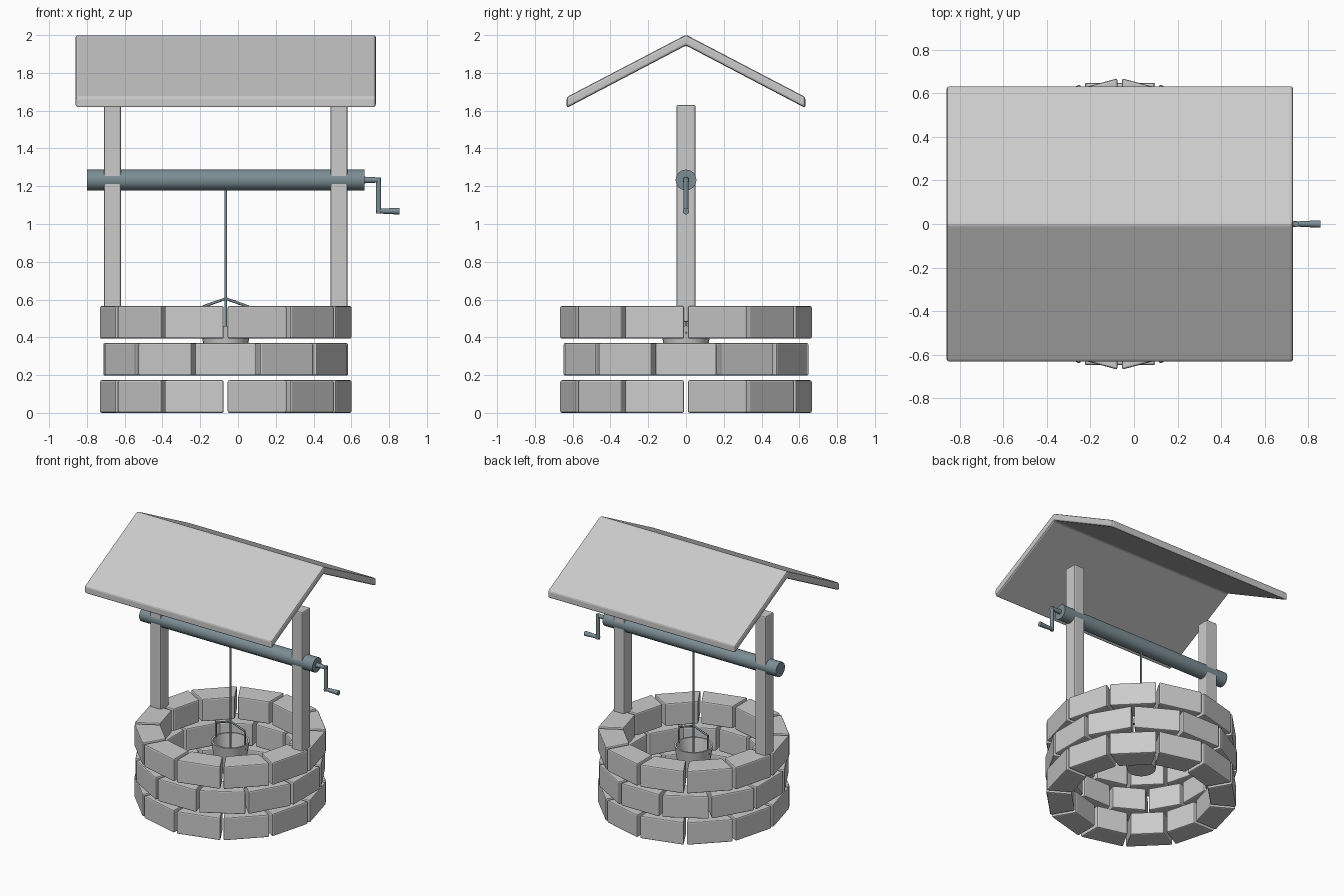
import bpy
import bmesh
from math import sin, cos, pi, radians
from mathutils import Vector

if "Cube" in bpy.data.objects:
    bpy.data.objects.remove(bpy.data.objects["Cube"])

CX = -0.065  # well axis in x

steel = bpy.data.materials.new("dark_steel")
steel.diffuse_color = (0.2, 0.27, 0.3, 1)
steel.use_nodes = True
steel.node_tree.nodes["Principled BSDF"].inputs["Base Color"].default_value = steel.diffuse_color


def prism(name, pts, vec, bevel=0.0):
    """Extrude a flat polygon along vec, with optional edge bevel."""
    bm = bmesh.new()
    face = bm.faces.new([bm.verts.new(p) for p in pts])
    res = bmesh.ops.extrude_face_region(bm, geom=[face])
    verts = [v for v in res["geom"] if isinstance(v, bmesh.types.BMVert)]
    bmesh.ops.translate(bm, verts=verts, vec=vec)
    bmesh.ops.recalc_face_normals(bm, faces=bm.faces)
    me = bpy.data.meshes.new(name)
    bm.to_mesh(me)
    bm.free()
    ob = bpy.data.objects.new(name, me)
    bpy.context.collection.objects.link(ob)
    if bevel:
        mod = ob.modifiers.new("bevel", "BEVEL")
        mod.width = bevel
        mod.segments = 2
        mod.limit_method = "ANGLE"
        mod.angle_limit = radians(40)
    return ob


def rod(name, a, b, r1, r2=None, sides=8):
    """Round bar from a to b, optionally tapered."""
    a, b = Vector(a), Vector(b)
    bpy.ops.mesh.primitive_cone_add(
        vertices=sides, radius1=r1, radius2=r2 or r1, depth=(b - a).length,
        location=(a + b) / 2,
        rotation=(b - a).to_track_quat("Z", "Y").to_euler())
    ob = bpy.context.object
    ob.name = name
    ob.data.materials.append(steel)
    bpy.ops.object.shade_smooth_by_angle(angle=radians(46))
    return ob


# Stone courses: 12 wedge blocks each, middle course staggered
R_OUT, R_IN, GAP = 0.671, 0.49, 0.011
for row, z in enumerate((0.0, 0.197, 0.393)):
    for i in range(12):
        ang = radians(30 * i + (15 if row != 1 else 0))
        half = radians(15)
        shape = []
        for r, s in ((R_OUT, -1), (R_OUT, 1), (R_IN, 1), (R_IN, -1)):
            u, v = r * cos(half), s * (r * sin(half) - GAP)
            shape.append((CX + u * cos(ang) - v * sin(ang),
                          u * sin(ang) + v * cos(ang), z))
        prism("stone_block", shape, (0, 0, 0.173), 0.009)

# Posts
for side, name in ((-1, "left_post"), (1, "right_post")):
    x = CX + side * 0.6
    prism(name, [(x - 0.045, -0.05, 0.48), (x + 0.045, -0.05, 0.48),
                 (x + 0.045, 0.05, 0.48), (x - 0.045, 0.05, 0.48)],
          (0, 0, 1.15), 0.009)

# Gabled roof
prism("roof", [(-0.86, y, z) for y, z in
               ((0, 2.002), (0.632, 1.672), (0.632, 1.614),
                (0, 1.945), (-0.632, 1.614), (-0.632, 1.672))],
      (1.59, 0, 0), 0.012)

# Winding roller and crank
ZR = 1.233
rod("roller", (-0.80, 0, ZR), (0.67, 0, ZR), 0.055, sides=24)
rod("crank_shaft", (0.66, 0, ZR), (0.755, 0, ZR), 0.018, 0.013, 10)
rod("crank_arm", (0.745, 0, ZR + 0.012), (0.745, 0, 1.055), 0.014, sides=10)
rod("crank_grip", (0.735, 0, 1.068), (0.855, 0, 1.068), 0.012, 0.018, 10)

# Rope and bucket handle
rod("rope", (CX, 0, ZR), (CX, 0, 0.36), 0.007)
for s in (-1, 1):
    rod("bucket_handle", (CX, 0, 0.605), (CX + s * 0.122, 0, 0.562), 0.007)
    rod("bucket_handle", (CX + s * 0.122, 0, 0.567), (CX + s * 0.124, 0, 0.42), 0.007)

# Bucket: lathed hollow profile
N = 24
profile = ((0.1, 0.245), (0.135, 0.46), (0.122, 0.46), (0.09, 0.26))
bm = bmesh.new()
rings = [[bm.verts.new((CX + r * cos(2 * pi * k / N), r * sin(2 * pi * k / N), z))
          for k in range(N)] for r, z in profile]
for lo, hi in zip(rings, rings[1:]):
    for k in range(N):
        j = (k + 1) % N
        bm.faces.new((lo[k], lo[j], hi[j], hi[k]))
bm.faces.new(rings[0][::-1])
bm.faces.new(rings[-1])
bmesh.ops.recalc_face_normals(bm, faces=bm.faces)
mesh = bpy.data.meshes.new("bucket")
bm.to_mesh(mesh)
bm.free()
bucket = bpy.data.objects.new("bucket", mesh)
bpy.context.collection.objects.link(bucket)
bpy.ops.object.select_all(action="DESELECT")
bucket.select_set(True)
bpy.context.view_layer.objects.active = bucket
bpy.ops.object.shade_smooth_by_angle(angle=radians(40))
